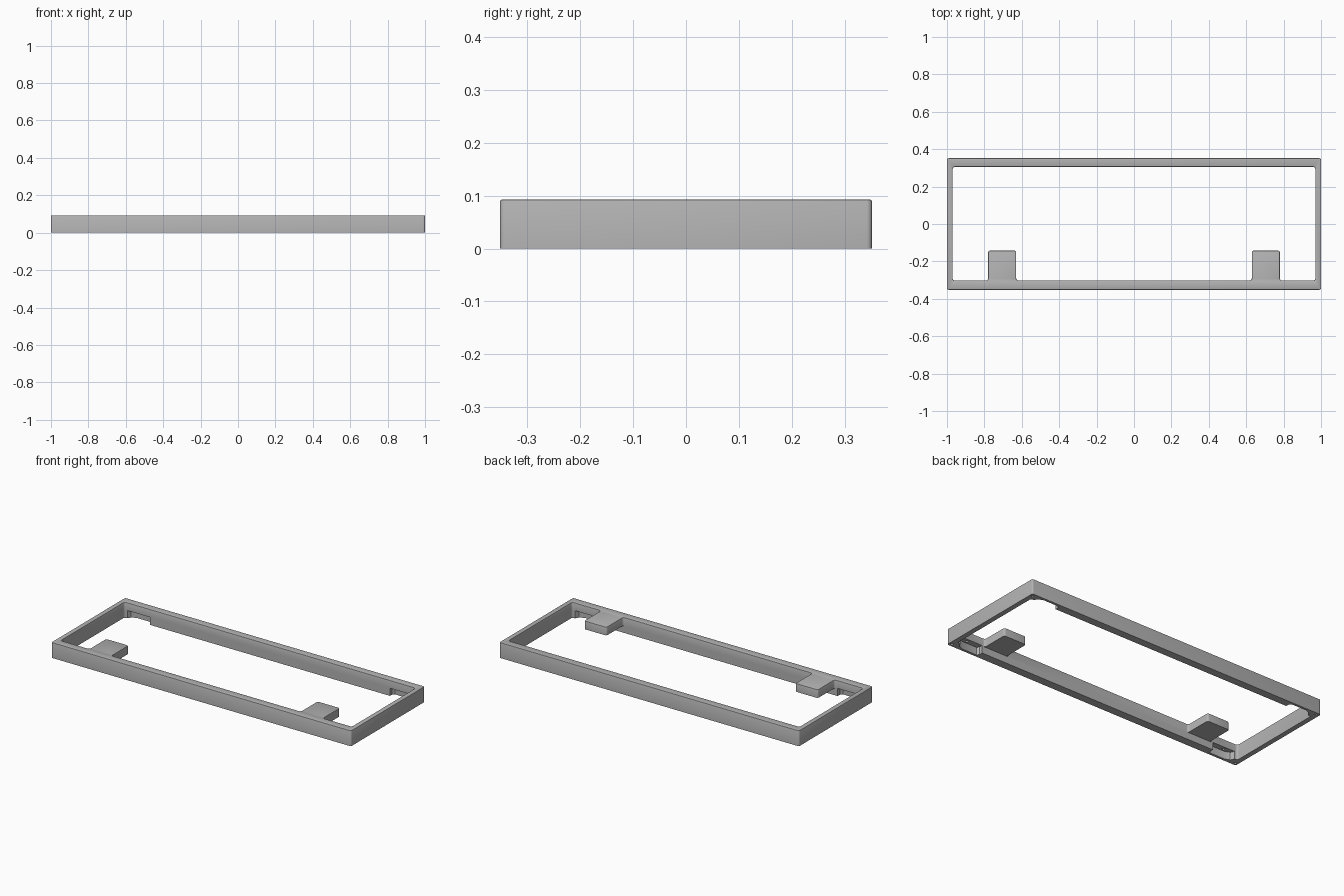
import bpy, bmesh, math
from mathutils import Vector

cube = bpy.data.objects.get("Cube")
if cube:
    bpy.data.objects.remove(cube, do_unlink=True)

HEIGHT, TAB_BOTTOM = 0.093, 0.043

grey = bpy.data.materials.new("matte grey")
grey.use_nodes = True
colour = (0.45, 0.45, 0.45, 1)
grey.diffuse_color = colour
grey.node_tree.nodes["Principled BSDF"].inputs["Base Color"].default_value = colour


def rounded(points, radius, steps=4):
    """Round every corner of a closed plan outline."""
    out = []
    for i, p in enumerate(points):
        p = Vector(p)
        a = p + (Vector(points[i - 1]) - p).normalized() * radius
        b = p + (Vector(points[(i + 1) % len(points)]) - p).normalized() * radius
        centre = a + b - p
        for s in range(steps + 1):
            t = s / steps * math.pi / 2
            out.append(centre + (a - centre) * math.cos(t) + (b - centre) * math.sin(t))
    return out


def prism(name, outline, z0, z1):
    bm = bmesh.new()
    face = bm.faces.new([bm.verts.new((p[0], p[1], z0)) for p in outline])
    top = bmesh.ops.extrude_face_region(bm, geom=[face])["geom"]
    verts = [g for g in top if isinstance(g, bmesh.types.BMVert)]
    bmesh.ops.translate(bm, verts=verts, vec=(0, 0, z1 - z0))
    bmesh.ops.recalc_face_normals(bm, faces=bm.faces)
    mesh = bpy.data.meshes.new(name)
    bm.to_mesh(mesh)
    bm.free()
    ob = bpy.data.objects.new(name, mesh)
    bpy.context.collection.objects.link(ob)
    mesh.materials.append(grey)
    return ob


def rectangle(x, y):
    return [(-x, -y), (x, -y), (x, y), (-x, y)]


def circle(x, y, r, n=12):
    return [(x + r * math.cos(i * math.tau / n), y + r * math.sin(i * math.tau / n))
            for i in range(n)]


# Outer block of the frame
frame = prism("frame", rounded(rectangle(1, 0.352), 0.01), 0, HEIGHT)

# Upper opening leaves two tabs on the front rail
upper = [(-0.97, -0.302)]
for a, b in ((-0.78, -0.63), (0.63, 0.78)):
    upper += [(a, -0.302), (a, -0.142), (b, -0.142), (b, -0.302)]
upper += [(0.97, -0.302), (0.97, 0.305), (-0.97, 0.305)]
cutters = [prism("upper_opening_cutter", rounded(upper, 0.012), TAB_BOTTOM - 0.001, 0.2)]

# Lower opening runs under the tabs
lower = rounded([(-0.97, -0.302), (0.97, -0.302), (0.97, 0.305), (-0.97, 0.305)], 0.012)
cutters.append(prism("lower_opening_cutter", lower, -0.1, TAB_BOTTOM))

# Pockets under the rails and screw holes at every corner
for sx in (-1, 1):
    for sy in (-1, 1):
        pocket = [(0.8, 0.28), (0.8, 0.325), (0.81, 0.337), (0.91, 0.337),
                  (0.94, 0.325), (0.962, 0.28)]
        pocket = [(sx * x, sy * y) for x, y in pocket]
        cutters.append(prism("pocket_cutter", pocket, -0.1, 0.046))
        cutters.append(prism("pocket_hole_cutter", circle(sx * 0.89, sy * 0.321, 0.008), 0.03, 0.07))
        cutters.append(prism("corner_hole_cutter", circle(sx * 0.983, sy * 0.334, 0.008), -0.1, 0.05))

for cutter in cutters:
    cutter.hide_render = True
    cutter.hide_set(True)
    mod = frame.modifiers.new(cutter.name, "BOOLEAN")
    mod.operation, mod.solver, mod.object = "DIFFERENCE", "EXACT", cutter

# Apply the cuts, then drop the helpers
bpy.context.view_layer.objects.active = frame
frame.select_set(True)
for mod in list(frame.modifiers):
    bpy.ops.object.modifier_apply(modifier=mod.name)
for cutter in cutters:
    bpy.data.objects.remove(cutter, do_unlink=True)

# Soften the edges around the top face
bm = bmesh.new()
bm.from_mesh(frame.data)
bmesh.ops.remove_doubles(bm, verts=bm.verts, dist=0.0001)
rim = [e for e in bm.edges if all(v.co.z > HEIGHT - 0.001 for v in e.verts)
       and len(e.link_faces) == 2 and e.calc_face_angle() > 1]
bmesh.ops.bevel(bm, geom=rim, offset=0.004, segments=2, profile=0.5, affect="EDGES")
bm.to_mesh(frame.data)
bm.free()
bpy.ops.object.shade_smooth_by_angle(angle=math.radians(35))
